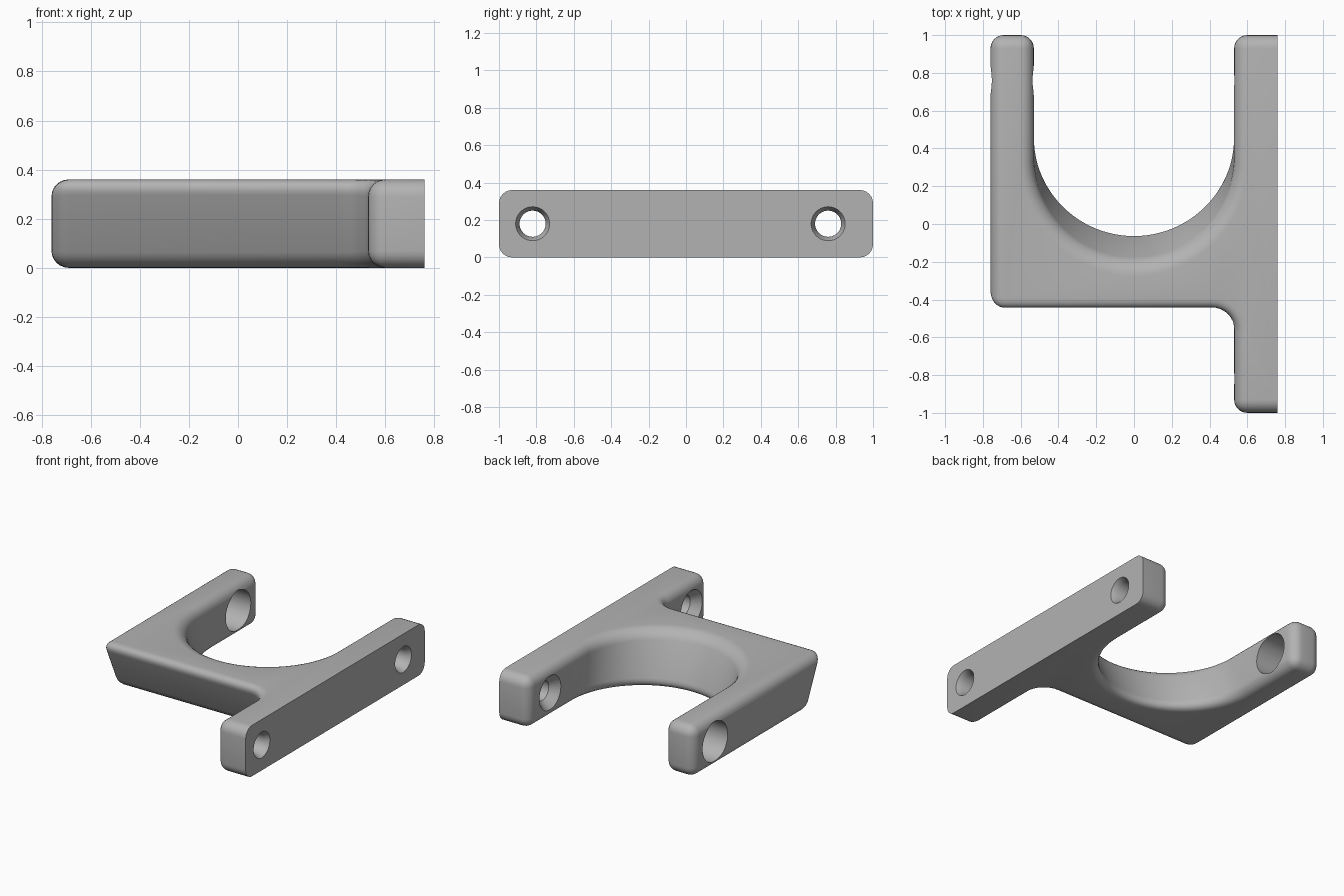
import bpy, bmesh, math

if "Cube" in bpy.data.objects:
    bpy.data.objects.remove(bpy.data.objects["Cube"], do_unlink=True)

H = 0.36        # thickness
X = 0.76        # half width
INNER = 0.53    # slot half width
SLANT = 0.165   # backward lean of the front wall and slot, top to bottom
ROUND = 0.07

grey = bpy.data.materials.new("Plain grey")
grey.use_nodes = True
grey.diffuse_color = (0.45, 0.45, 0.45, 1)
grey.node_tree.nodes["Principled BSDF"].inputs["Base Color"].default_value = (0.45, 0.45, 0.45, 1)


def arc(cx, cy, r, start, end, n):
    """Points on a circular arc, all marked as leaning with the slot."""
    pts = []
    for i in range(n + 1):
        a = math.radians(start + (end - start) * i / n)
        pts.append((cx + r * math.cos(a), cy + r * math.sin(a), True))
    return pts


def make_object(name, bm):
    bmesh.ops.recalc_face_normals(bm, faces=bm.faces)
    mesh = bpy.data.meshes.new(name)
    bm.to_mesh(mesh)
    bm.free()
    mesh.materials.append(grey)
    obj = bpy.data.objects.new(name, mesh)
    bpy.context.collection.objects.link(obj)
    return obj


# Outline of the bracket: x, y, leans with the slant
front = -0.465
outline = [(-X, 1, False), (-X, front, True)]
outline += arc(INNER - 0.12, front - 0.12, 0.12, 90, 0, 8)
outline += [(INNER, -1, False), (X, -1, False), (X, 1, False), (INNER, 1, False)]
outline += arc(0, 0.325, INNER, 0, -180, 48)
outline += [(-INNER, 1, False)]

bm = bmesh.new()
top = [bm.verts.new((x, y, H)) for x, y, lean in outline]
low = [bm.verts.new((x, y + SLANT * lean, 0)) for x, y, lean in outline]
bm.faces.new(top)
bm.faces.new(low[::-1])
for i in range(len(top)):
    j = (i + 1) % len(top)
    bm.faces.new((top[i], low[i], low[j], top[j]))
bmesh.ops.recalc_face_normals(bm, faces=bm.faces)

# Round every sharp edge except those around the flat mounting face
edges = [e for e in bm.edges
         if e.calc_face_angle() > 0.6 and not all(v.co.x > X - 0.001 for v in e.verts)]
bmesh.ops.bevel(bm, geom=edges, offset=ROUND, offset_type='OFFSET', segments=6,
                profile=0.5, affect='EDGES', clamp_overlap=False)
bracket = make_object("bracket", bm)


def hole_cutter(name, y, sections, n=40):
    """Solid of revolution along x through (x, radius) sections."""
    bm = bmesh.new()
    rings = []
    for x, r in sections:
        rings.append([bm.verts.new((x, y + r * math.cos(math.tau * k / n),
                                    H / 2 + r * math.sin(math.tau * k / n)))
                      for k in range(n)])
    for a, b in zip(rings, rings[1:]):
        for k in range(n):
            bm.faces.new((a[k], a[(k + 1) % n], b[(k + 1) % n], b[k]))
    bm.faces.new(rings[0])
    bm.faces.new(rings[-1])
    return make_object(name, bm)


# Screw holes flared on both sides, and a wide access hole in the free arm
screw = [(0.45, 0.12), (INNER, 0.12), (0.59, 0.07), (0.72, 0.07), (X, 0.091), (0.8, 0.091)]
cutters = [hole_cutter("front_screw_hole", -0.82, screw),
           hole_cutter("back_screw_hole", 0.76, screw),
           hole_cutter("access_hole", 0.76, [(-0.9, 0.14), (-0.4, 0.14)])]

bpy.context.view_layer.objects.active = bracket
for cutter in cutters:
    mod = bracket.modifiers.new(cutter.name, 'BOOLEAN')
    mod.operation = 'DIFFERENCE'
    mod.solver = 'EXACT'
    mod.object = cutter
    bpy.ops.object.modifier_apply(modifier=mod.name)
    bpy.data.objects.remove(cutter, do_unlink=True)

for o in bpy.context.selected_objects:
    o.select_set(False)
bracket.select_set(True)
bpy.ops.object.shade_smooth_by_angle(angle=math.radians(30))
